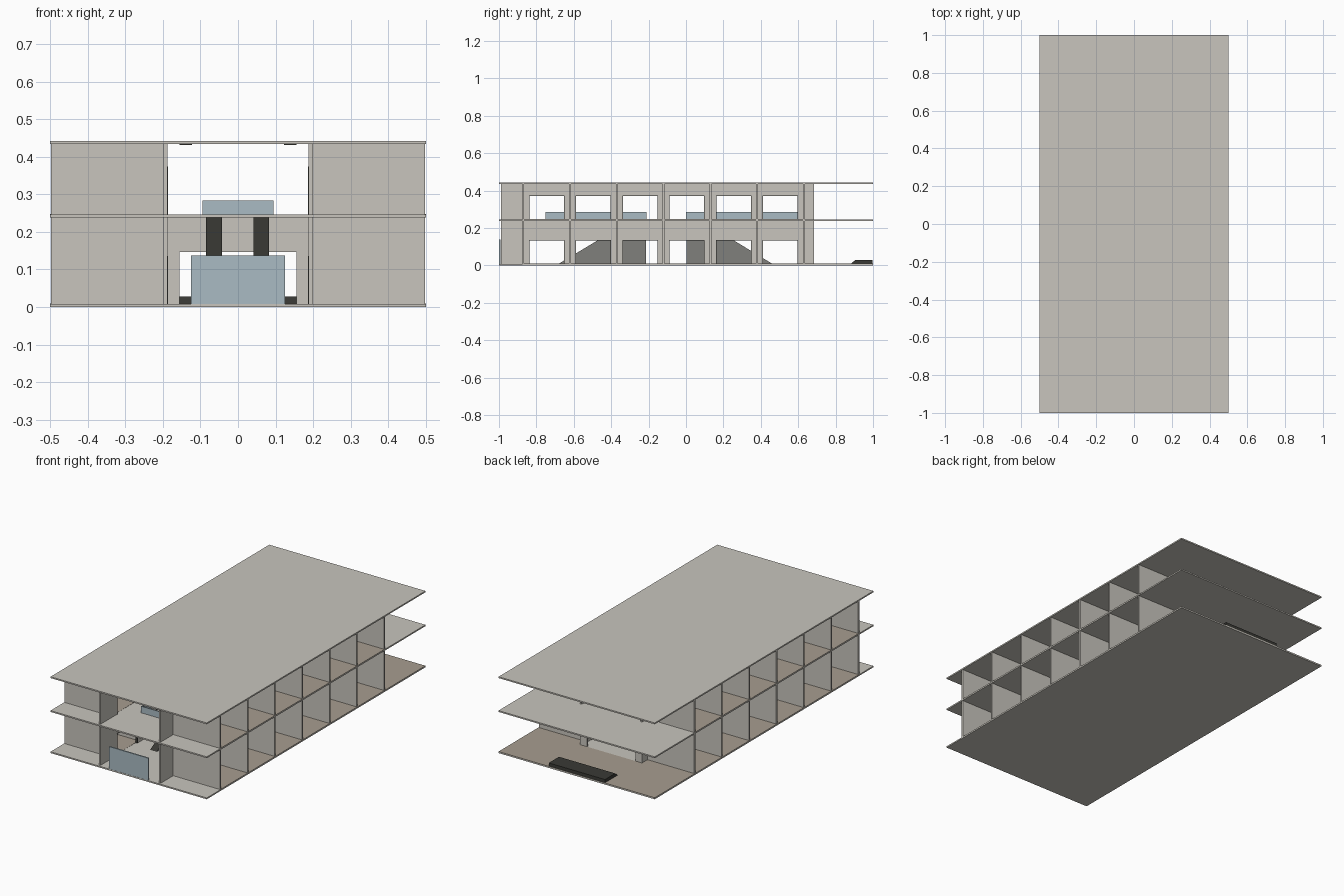
import bpy, bmesh

if "Cube" in bpy.data.objects:
    bpy.data.objects.remove(bpy.data.objects["Cube"])


def mat(name, rgb):
    m = bpy.data.materials.new(name)
    m.diffuse_color = (*rgb, 1)
    m.use_nodes = True
    m.node_tree.nodes["Principled BSDF"].inputs["Base Color"].default_value = m.diffuse_color
    return m


CONCRETE = mat("warm_grey_concrete", (0.58, 0.56, 0.51))
TAN = mat("tan_floor", (0.39, 0.34, 0.28))
GLASS = mat("blue_glass", (0.40, 0.50, 0.55))
GREY = mat("mid_grey", (0.216, 0.216, 0.202))
DARK = mat("charcoal", (0.042, 0.042, 0.036))


def finish(name, bm, *mats):
    bmesh.ops.recalc_face_normals(bm, faces=bm.faces)
    me = bpy.data.meshes.new(name)
    bm.to_mesh(me)
    bm.free()
    for m in mats:
        me.materials.append(m)
    ob = bpy.data.objects.new(name, me)
    bpy.context.collection.objects.link(ob)
    return ob


def boxes(name, material, ranges):
    """One object from a list of (x0, x1, y0, y1, z0, z1) blocks."""
    bm = bmesh.new()
    for x0, x1, y0, y1, z0, z1 in ranges:
        vs = bmesh.ops.create_cube(bm, size=1)["verts"]
        for v in vs:
            v.co.x = x1 if v.co.x > 0 else x0
            v.co.y = y1 if v.co.y > 0 else y0
            v.co.z = z1 if v.co.z > 0 else z0
    return finish(name, bm, material)


def extrude_x(name, profile, x0, x1, *mats):
    """Side profile (y, z) pulled along x; sides use slot 0, the rest the last slot."""
    bm = bmesh.new()
    f = bm.faces.new([bm.verts.new((x0, y, z)) for y, z in profile])
    ext = bmesh.ops.extrude_face_region(bm, geom=[f])["geom"]
    for v in ext:
        if isinstance(v, bmesh.types.BMVert):
            v.co.x = x1
    bm.normal_update()
    for f in bm.faces:
        f.material_index = 0 if abs(f.normal.x) > 0.5 else len(mats) - 1
    return finish(name, bm, *mats)


def both(x0, x1, *rest):
    """A block and its mirror image across x = 0."""
    return [(x0, x1, *rest), (-x1, -x0, *rest)]


T = 0.008                      # slab thickness
WALL_IN, WALL_OUT = 0.188, 0.198
PARTS = [-0.87 + 0.25 * i for i in range(7)]
HOLE = 0.095                   # half width of the wells
F0, F1 = -0.75, -0.21          # front well
B0, B1 = 0.0, 0.63             # back well
MID, ROOF = 0.238, 0.434

# Slabs
boxes("ground_slab", CONCRETE, [(-0.5, 0.5, -1, 1, 0, T)])
boxes("middle_slab", CONCRETE,
      [(-0.5, 0.5, -1, F0, MID, MID + T), (-0.5, 0.5, B1, 1, MID, MID + T),
       (-HOLE, HOLE, F1, B0, MID, MID + T)]
      + both(HOLE, 0.5, F0, B1, MID, MID + T))
boxes("roof_slab", CONCRETE,
      [(-0.5, 0.5, -1, F0, ROOF, ROOF + T), (-0.5, 0.5, B1, 1, ROOF, ROOF + T),
       (-HOLE, HOLE, F0, B1, ROOF, ROOF + T)]
      + both(HOLE, 0.5, F0, B1, ROOF, ROOF + T))

# Two storeys: corridor walls with doorways, shop partitions, floors, door trim
for storey, z0, z1 in (("ground", T, MID), ("upper", MID + T, ROOF)):
    head = z0 + 0.128
    walls, trim, floors, parts = [], [], [], []
    edges = [-0.99]
    for p in PARTS[:-1]:
        a, b = p + 0.03, p + 0.22
        walls += both(WALL_IN, WALL_OUT, edges[-1], a, z0, z1)
        walls += both(WALL_IN, WALL_OUT, a, b, head, z1)
        edges.append(b)
        # thin dark door surround
        trim += both(WALL_IN - 0.002, WALL_OUT, a, b, head - 0.003, head)
        for y in (a, b - 0.003):
            trim += both(WALL_IN - 0.002, WALL_OUT, y, y + 0.003, z0, head)
        floors += both(WALL_OUT, 0.5, p + 0.005, p + 0.245, z0, z0 + 0.001)
    walls += both(WALL_IN, WALL_OUT, edges[-1], 0.685, z0, z1)
    for p in PARTS:
        parts += both(WALL_OUT, 0.497, p - 0.005, p + 0.005, z0, z1)
    boxes(storey + "_corridor_walls", CONCRETE, walls)
    boxes(storey + "_shop_partitions", CONCRETE, parts)
    boxes(storey + "_shop_floors", TAN, floors)
    boxes(storey + "_door_trim", DARK, trim)

# Rear wall with wide doorway, and the tan terrace behind it
boxes("rear_wall", CONCRETE,
      both(0.155, WALL_IN, 0.675, 0.685, T, MID)
      + [(-0.155, 0.155, 0.675, 0.685, 0.147, MID)])
boxes("rear_terrace_floor", TAN,
      [(-0.5, 0.5, 0.685, 1, T, T + 0.001)]
      + both(WALL_OUT, 0.5, 0.635, 0.685, T, T + 0.001))

# Rear entrance platform
extrude_x("rear_platform",
          [(0.88, T), (0.905, 0.028), (0.998, 0.028), (0.998, T)],
          -0.18, 0.18, DARK)

# Glass entrance screen
boxes("entrance_glass", GLASS, [(-0.125, 0.125, -0.999, -0.991, T, 0.137)])

# Solid ramps rising towards the central bridge
TOP = MID + T
extrude_x("front_escalator",
          [(-0.682, T), (-0.285, TOP), (-0.213, TOP), (-0.213, T)],
          -0.085, -0.043, GREY, DARK)
extrude_x("back_escalator",
          [(0.462, T), (0.07, TOP), (0.003, TOP), (0.003, T)],
          0.041, 0.083, GREY, DARK)

# Glass railings round the two wells, open where the escalators arrive
R0, R1 = TOP, 0.284
G = 0.004
boxes("front_well_railing", GLASS,
      both(HOLE - G, HOLE, F0, F1, R0 - T, R1)
      + [(-HOLE, HOLE, F0, F0 + G, R0 - T, R1),
         (-0.04, HOLE, F1 - G, F1, R0 - T, R1)])
boxes("back_well_railing", GLASS,
      both(HOLE - G, HOLE, B0, B1, R0 - T, R1)
      + [(-HOLE, HOLE, B1 - G, B1, R0 - T, R1),
         (-HOLE, 0.038, B0, B0 + G, R0 - T, R1)])

# Slim ceiling strips under the roof
boxes("ceiling_strips", DARK, both(0.122, 0.156, -0.7, 0.6, ROOF - 0.003, ROOF))
